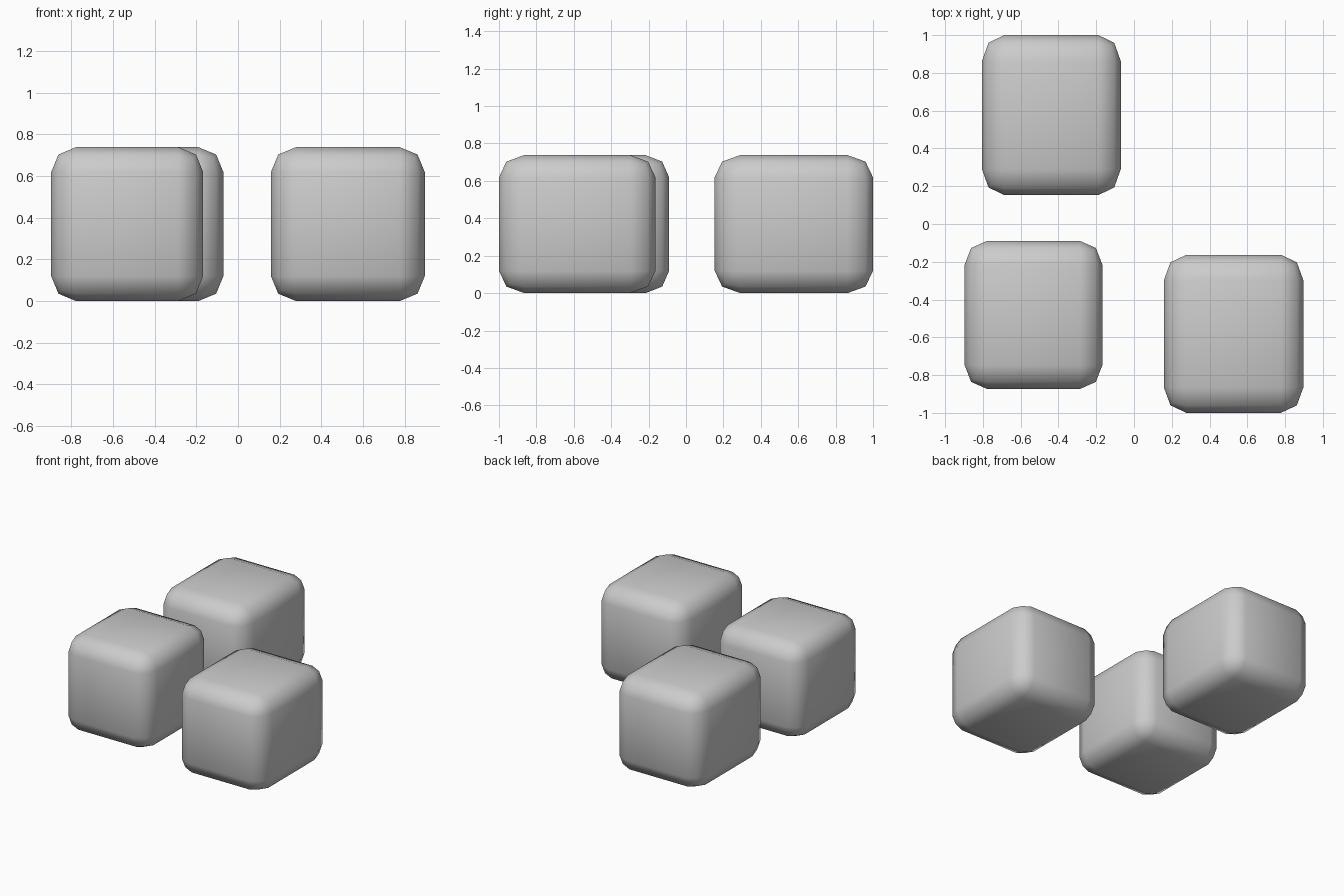
import bpy

if "Cube" in bpy.data.objects:
    bpy.data.objects.remove(bpy.data.objects["Cube"])

HEIGHT = 0.738


def rounded_block(name, x0, x1, y0, y1):
    # Unit cube bevelled in local space, so the rounding stretches with the block
    bpy.ops.mesh.primitive_cube_add(
        size=1, location=((x0 + x1) / 2, (y0 + y1) / 2, HEIGHT / 2))
    ob = bpy.context.object
    ob.name = name
    ob.scale = (x1 - x0, y1 - y0, HEIGHT)
    bevel = ob.modifiers.new("rounded_edges", 'BEVEL')
    bevel.width = 0.162
    bevel.segments = 2
    bevel.limit_method = 'NONE'
    for p in ob.data.polygons:
        p.use_smooth = True
    return ob


# Three separate soft-edged blocks
rounded_block("back_left_block", -0.805, -0.07, 0.153, 1.0)
rounded_block("front_left_block", -0.897, -0.167, -0.873, -0.09)
rounded_block("front_right_block", 0.158, 0.897, -1.0, -0.163)
